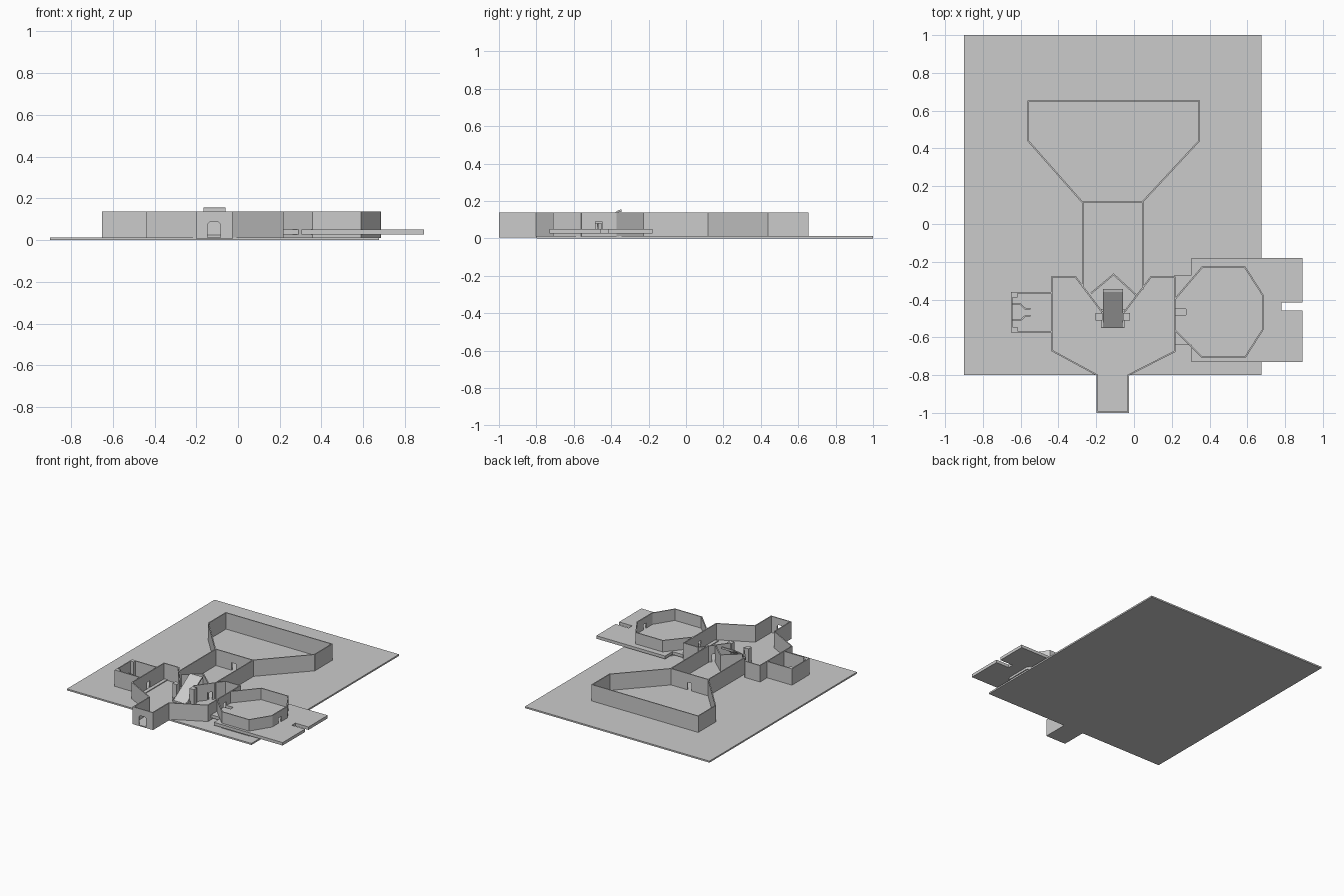
import bpy, bmesh
from mathutils import Vector

if "Cube" in bpy.data.objects:
    bpy.data.objects.remove(bpy.data.objects["Cube"])

BASE, TOP, THICK = 0.01, 0.138, 0.008


def make_object(name, bm):
    bmesh.ops.recalc_face_normals(bm, faces=bm.faces)
    mesh = bpy.data.meshes.new(name)
    bm.to_mesh(mesh)
    bm.free()
    ob = bpy.data.objects.new(name, mesh)
    bpy.context.collection.objects.link(ob)
    return ob


def extrude_poly(bm, points, direction):
    face = bm.faces.new([bm.verts.new(p) for p in points])
    res = bmesh.ops.extrude_face_region(bm, geom=[face], use_keep_orig=True)
    verts = [g for g in res["geom"] if isinstance(g, bmesh.types.BMVert)]
    bmesh.ops.translate(bm, verts=verts, vec=direction)


def prism(name, pts, z0, z1):
    bm = bmesh.new()
    extrude_poly(bm, [(x, y, z0) for x, y in pts], (0, 0, z1 - z0))
    return make_object(name, bm)


def box(name, x0, x1, y0, y1, z0, z1):
    return prism(name, [(x0, y0), (x1, y0), (x1, y1), (x0, y1)], z0, z1)


def wall(name, pts, closed=False, doors=None, z0=BASE, z1=TOP):
    """Thin wall along a path; doors maps segment index to (centre, width, sill, top)."""
    doors = doors or {}
    bm = bmesh.new()
    count = len(pts) if closed else len(pts) - 1
    for i in range(count):
        a, b = Vector(pts[i]), Vector(pts[(i + 1) % len(pts)])
        length = (b - a).length
        d = (b - a) / length
        n = Vector((-d.y, d.x)) * THICK / 2
        pad = THICK * 0.3
        start, end = -pad, length + pad
        if i in doors:
            c, w, sill, head = doors[i]
            l, r = c * length - w / 2, c * length + w / 2
            parts = [(start, l, z0, z1), (r, end, z0, z1), (l, r, head, z1)]
            if sill > z0:
                parts.append((l, r, z0, sill))
        else:
            parts = [(start, end, z0, z1)]
        for s, e, lo, hi in parts:
            p, q = a + d * s, a + d * e
            extrude_poly(bm, [(v.x, v.y, lo) for v in (p + n, q + n, q - n, p - n)],
                         (0, 0, hi - lo))
    return make_object(name, bm)


# Ground plate and porch floor
box("ground_plate", -0.9, 0.675, -0.8, 1.0, 0, 0.012)
box("porch_floor", -0.199, -0.026, -1.0, -0.8, 0.004, 0.012)

# Raised side platform with slots at both ends
prism("side_platform", [
    (0.215, -0.64), (0.305, -0.64), (0.305, -0.73), (0.892, -0.73), (0.892, -0.458),
    (0.78, -0.458), (0.78, -0.415), (0.892, -0.415), (0.892, -0.18), (0.305, -0.18),
    (0.305, -0.27), (0.215, -0.27), (0.215, -0.45), (0.275, -0.45), (0.275, -0.483),
    (0.215, -0.483)], 0.027, 0.05)

# Back hall and corridor
wall("back_hall_wall", [(-0.275, 0.117), (0.045, 0.117), (0.345, 0.44), (0.345, 0.652),
                        (-0.56, 0.652), (-0.56, 0.44)], True,
     {0: (0.5, 0.035, BASE, 0.07)})
for x, y, side in ((-0.272, -0.335, "left"), (0.047, -0.345, "right")):
    wall(f"corridor_wall_{side}", [(x, 0.117), (x, y)])

# Main room, one path per half around the porch
wall("main_room_left", [(-0.17, -0.465), (-0.31, -0.28), (-0.435, -0.28),
                        (-0.435, -0.67), (-0.195, -0.8), (-0.195, -0.996)],
     doors={0: (0.5, 0.035, BASE, 0.07), 2: (0.5, 0.035, BASE, 0.07)})
wall("main_room_right", [(-0.05, -0.465), (0.09, -0.28), (0.215, -0.28),
                         (0.215, -0.675), (-0.03, -0.8), (-0.03, -0.996)],
     doors={0: (0.5, 0.035, BASE, 0.07), 2: (0.48, 0.035, BASE, 0.08)})
wall("chevron_wall", [(-0.225, -0.365), (-0.108, -0.267), (0.01, -0.375)])

# Porch front with chamfered doorway
bm = bmesh.new()
outline = [(-0.199, BASE), (-0.145, BASE), (-0.145, 0.077), (-0.136, 0.086),
           (-0.093, 0.086), (-0.084, 0.077), (-0.084, BASE), (-0.026, BASE),
           (-0.026, TOP), (-0.199, TOP)]
extrude_poly(bm, [(x, -1.0, z) for x, z in outline], (0, THICK, 0))
make_object("porch_front", bm)

# Low ledges along the main room sides
for x0, x1, side in ((-0.435, -0.405, "left"), (0.185, 0.215, "right")):
    box(f"ledge_{side}", x0, x1, -0.66, -0.28, BASE, 0.018)

# Octagonal room
wall("octagon_wall", [(0.215, -0.56), (0.36, -0.706), (0.588, -0.706), (0.681, -0.56),
                      (0.681, -0.375), (0.588, -0.23), (0.36, -0.23), (0.215, -0.4)],
     doors={3: (0.5, 0.035, 0.05, 0.09)})

# Left annex with corner posts and tapered inner niche
wall("annex_wall", [(-0.435, -0.365), (-0.648, -0.365), (-0.648, -0.57), (-0.435, -0.57)])
for s in (1, -1):
    cy = -0.4675
    a, b = sorted((cy + s * 0.078, cy + s * 0.1))
    box("annex_post", -0.645, -0.618, a, b, BASE, TOP)
    wall("annex_niche", [(-0.645, cy + s * 0.042), (-0.6, cy + s * 0.042),
                         (-0.575, cy + s * 0.018), (-0.55, cy + s * 0.018)], z1=0.06)

# Central ramp, its side rails and pillars
bm = bmesh.new()
extrude_poly(bm, [(-0.165, -0.55, BASE), (-0.165, -0.36, 0.14), (-0.165, -0.345, 0.14),
                  (-0.165, -0.345, 0.155), (-0.165, -0.36, 0.152), (-0.165, -0.55, 0.024)],
             (0.106, 0, 0))
make_object("ramp", bm)
for s, side in ((-1, "left"), (1, "right")):
    cx = -0.112
    for part, u, v, y0, y1, z in (("rail", 0.053, 0.062, -0.55, -0.45, 0.035),
                                  ("pillar", 0.055, 0.092, -0.51, -0.472, 0.13)):
        a, b = sorted((cx + s * u, cx + s * v))
        box(f"ramp_{part}_{side}", a, b, y0, y1, BASE, z)
